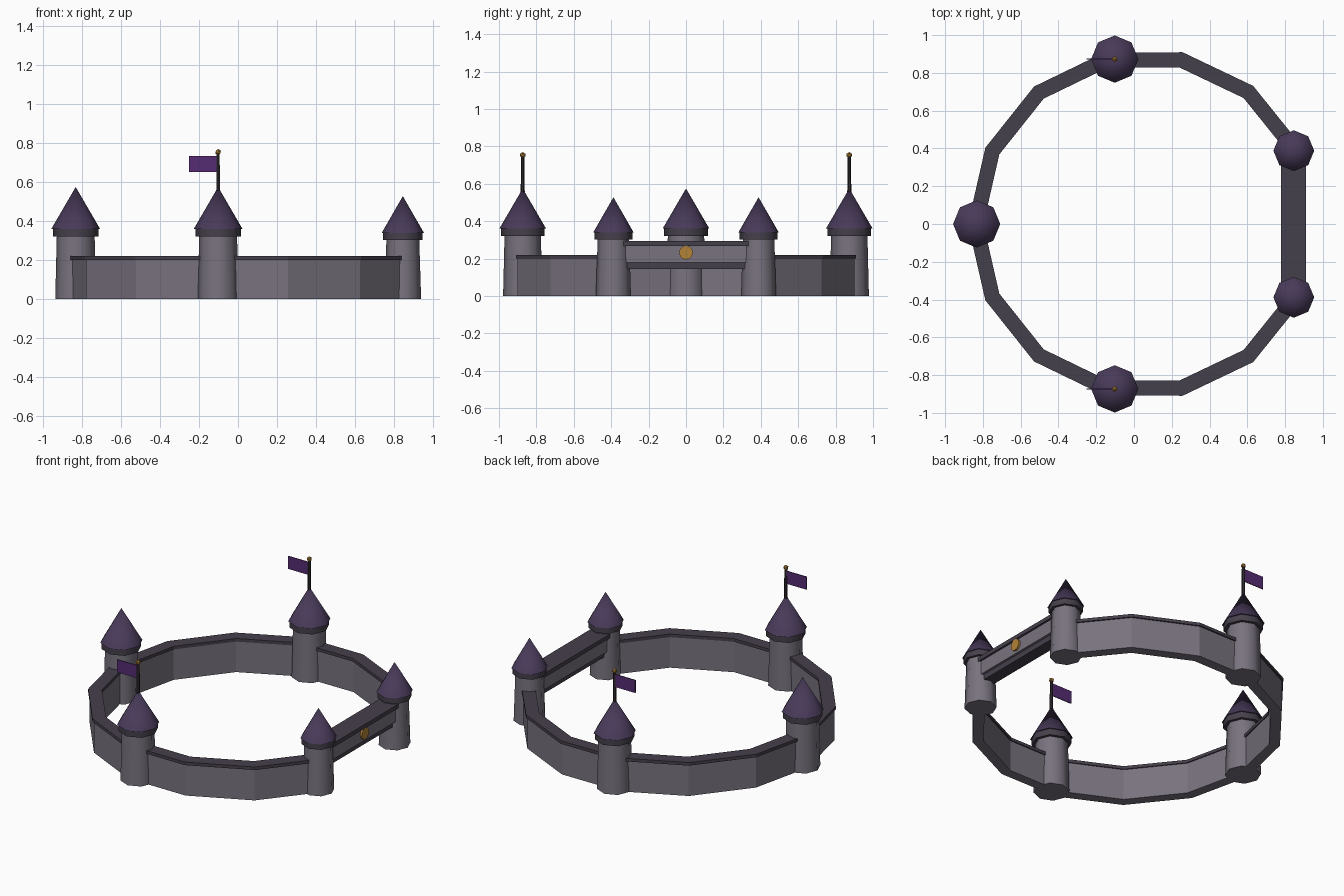
import bpy, bmesh
from math import cos, sin, radians, pi
from mathutils import Matrix

if "Cube" in bpy.data.objects:
    bpy.data.objects.remove(bpy.data.objects["Cube"])


def mat(name, rgb):
    m = bpy.data.materials.new(name)
    m.diffuse_color = (*rgb, 1)
    m.use_nodes = True
    m.node_tree.nodes["Principled BSDF"].inputs["Base Color"].default_value = m.diffuse_color
    return m


STONE = mat("stone", (0.19, 0.17, 0.21))
TRIM = mat("dark_trim", (0.06, 0.05, 0.07))
ROOF = mat("roof_purple", (0.065, 0.042, 0.1))
FLAG = mat("flag_purple", (0.09, 0.025, 0.17))
GOLD = mat("gold", (0.45, 0.23, 0.04))
POLE = mat("pole_dark", (0.03, 0.025, 0.03))


def finish(name, bm, material, smooth=False):
    bmesh.ops.recalc_face_normals(bm, faces=bm.faces[:])
    me = bpy.data.meshes.new(name)
    bm.to_mesh(me)
    bm.free()
    me.materials.append(material)
    ob = bpy.data.objects.new(name, me)
    bpy.context.collection.objects.link(ob)
    if smooth:
        # round sides smooth, flat ends sharp
        for p in me.polygons:
            p.use_smooth = abs(p.normal.z) < 0.99
    return ob


def cone(name, x, y, z0, z1, r0, r1, material, sides=8, smooth=False):
    bm = bmesh.new()
    bmesh.ops.create_cone(bm, cap_ends=True, segments=sides, radius1=r0, radius2=r1,
                          depth=z1 - z0, matrix=Matrix.Translation((x, y, (z0 + z1) / 2)))
    return finish(name, bm, material, smooth)


def box(name, lo, hi, material):
    bm = bmesh.new()
    size = [b - a for a, b in zip(lo, hi)]
    mid = [(a + b) / 2 for a, b in zip(lo, hi)]
    bmesh.ops.create_cube(bm, size=1, matrix=Matrix.Translation(mid) @ Matrix.Diagonal((*size, 1)))
    return finish(name, bm, material)


def arc_wall(name, r_in, r_out, z0, z1, material, cx=0.053, start=26, steps=12):
    # rectangular section swept around the open ring
    bm = bmesh.new()
    rings = []
    for i in range(steps + 1):
        a = radians(start + (360 - 2 * start) * i / steps)
        rings.append([bm.verts.new((cx + r * cos(a), r * sin(a), z))
                      for r, z in ((r_in, z0), (r_out, z0), (r_out, z1), (r_in, z1))])
    for a, b in zip(rings, rings[1:]):
        for k in range(4):
            n = (k + 1) % 4
            bm.faces.new((a[k], a[n], b[n], b[k]))
    bm.faces.new(rings[0])
    bm.faces.new(rings[-1])
    return finish(name, bm, material)


def tower(name, x, y, r, z_collar, z_roof, z_top, r_top, r_collar, r_roof):
    cone(name + "_body", x, y, 0, z_collar + 0.01, r, r_top, STONE, smooth=True)
    cone(name + "_collar", x, y, z_collar, z_roof, r_collar, r_collar, TRIM, smooth=True)
    cone(name + "_roof", x, y, z_roof, z_top, r_roof, 0, ROOF, smooth=True)


# curtain wall and its coping
arc_wall("ring_wall", 0.857, 0.923, 0, 0.2, STONE)
arc_wall("wall_coping", 0.85, 0.932, 0.2, 0.22, TRIM)

# large rear tower
big = (0.105, 0.32, 0.36, 0.575, 0.097, 0.117, 0.125)
tower("back_tower", -0.833, 0, *big)

# mirrored side towers with flags, and gate towers
for side, s in (("front", -1), ("rear", 1)):
    x, y = -0.102, 0.873 * s
    tower(side + "_tower", x, y, *big)
    cone(side + "_flagpole", x, y, 0.55, 0.75, 0.011, 0.009, POLE, sides=6)
    bm = bmesh.new()
    bmesh.ops.create_icosphere(bm, subdivisions=1, radius=0.016,
                               matrix=Matrix.Translation((x, y, 0.754)))
    finish(side + "_pole_ball", bm, GOLD)
    box(side + "_flag", (-0.251, y - 0.003, 0.651), (-0.108, y + 0.003, 0.733), FLAG)
    tower(side + "_gate_tower", 0.846, 0.388 * s,
          0.094, 0.303, 0.34, 0.528, 0.084, 0.101, 0.108)

# gate bridge: beam, coping, recessed lintel
box("gate_beam", (0.79, -0.33, 0.18), (0.898, 0.33, 0.27), STONE)
box("gate_coping", (0.779, -0.335, 0.267), (0.91, 0.335, 0.293), TRIM)
box("gate_lintel", (0.805, -0.32, 0.145), (0.883, 0.32, 0.187), TRIM)

# round gold medallion on the gate
bm = bmesh.new()
bmesh.ops.create_cone(bm, cap_ends=True, segments=12, radius1=0.037, radius2=0.037, depth=0.02,
                      matrix=Matrix.Translation((0.9, 0, 0.232)) @ Matrix.Rotation(pi / 2, 4, 'Y'))
finish("gate_medallion", bm, GOLD)
